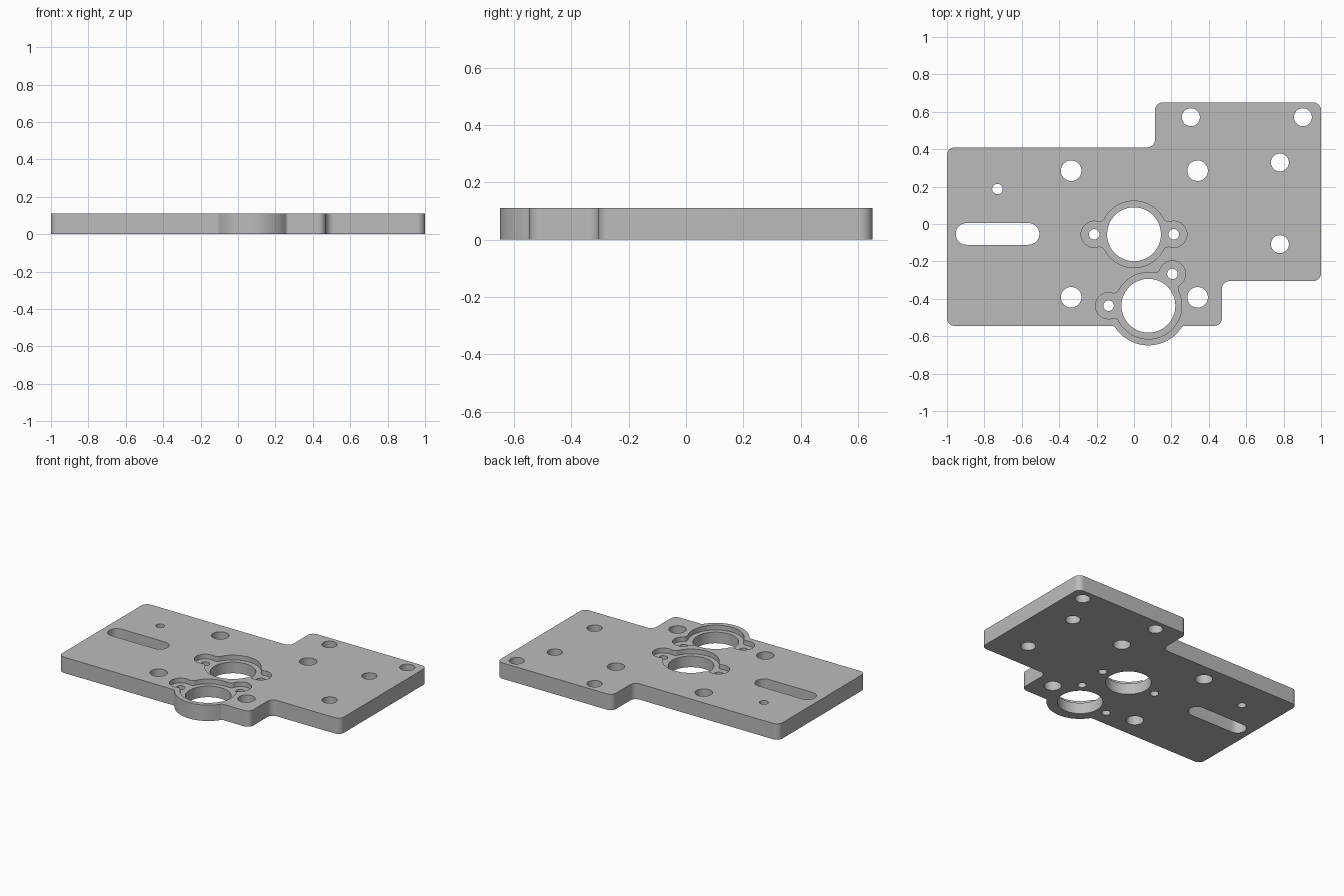
import bpy, bmesh
from math import pi, sin, cos, acos, atan2, sqrt
from mathutils import Vector

cube = bpy.data.objects.get("Cube")
if cube:
    bpy.data.objects.remove(cube, do_unlink=True)

THICK, FLOOR = 0.11, 0.077
BORE, RECESS, RIM = 0.144, 0.178, 0.212
EAR_DIST, EAR_R, PIN_R = 0.213, 0.07, 0.028
LOWER, UPPER = Vector((0.077, -0.437)), Vector((0, -0.055))
FRONT = -0.545


def polar(c, r, a):
    return Vector((c[0] + r * cos(a), c[1] + r * sin(a)))


def arc(c, r, a0, a1):
    n = max(4, int(abs(a1 - a0) / (2 * pi) * 64))
    return [polar(c, r, a0 + (a1 - a0) * i / n) for i in range(n + 1)]


def circle(c, r):
    return arc(c, r, 0, 2 * pi)


def rounded(prev, p, nxt, r):
    """Arc replacing the corner p between two neighbours."""
    p = Vector(p)
    u, v = (Vector(prev) - p).normalized(), (Vector(nxt) - p).normalized()
    a0, a1 = atan2(-v.y, -v.x), atan2(-u.y, -u.x)
    turn = (a1 - a0 + pi) % (2 * pi) - pi
    return arc(p + (u + v) * r, r, a0, a0 + turn)


def eared(c, ears, f=0.03):
    """Circle with round ears, blended by fillets of radius f."""
    m, e, d = RECESS + f, EAR_R + f, EAR_DIST
    A = acos((m * m + d * d - e * e) / (2 * m * d))
    B = acos((d * d + e * e - m * m) / (2 * d * e))
    pts = []
    for i, a in enumerate(ears):
        after = ears[i + 1] if i + 1 < len(ears) else ears[0] + 2 * pi
        pts += arc(polar(c, m, a - A), f, a - A + pi, a + B)
        pts += arc(polar(c, d, a), EAR_R, a - pi + B, a + pi - B)
        pts += arc(polar(c, m, a + A), f, a - B, a + A - pi)
        pts += arc(c, RECESS, a + A, after - A)
    return pts


def prism(name, loops, z0, z1):
    bm = bmesh.new()
    for loop in loops:
        clean = [p for i, p in enumerate(loop) if (p - loop[i - 1]).length > 1e-4]
        face = bm.faces.new([bm.verts.new((p.x, p.y, z0)) for p in clean])
        top = bmesh.ops.extrude_face_region(bm, geom=[face])["geom"]
        bmesh.ops.translate(bm, vec=(0, 0, z1 - z0),
                            verts=[g for g in top if isinstance(g, bmesh.types.BMVert)])
    bmesh.ops.recalc_face_normals(bm, faces=bm.faces)
    mesh = bpy.data.meshes.new(name)
    bm.to_mesh(mesh)
    bm.free()
    obj = bpy.data.objects.new(name, mesh)
    bpy.context.collection.objects.link(obj)
    return obj


# Stepped plate outline with rounded corners
corners = [(0.47, FRONT), (0.47, -0.305), (1, -0.305), (1, 0.65),
           (0.112, 0.65), (0.112, 0.41), (-1, 0.41), (-1, FRONT)]
outline = []
for i, p in enumerate(corners):
    outline += rounded(corners[i - 1], p, corners[(i + 1) % len(corners)], 0.042)

# Round boss bulging out of the front edge
f = 0.02
drop = LOWER.y - (FRONT - f)
dx = sqrt((RIM + f) ** 2 - drop ** 2)
t = atan2(drop, dx)
outline += arc((LOWER.x - dx, FRONT - f), f, pi / 2, t)
outline += arc(LOWER, RIM, pi + t, 2 * pi - t)
outline += arc((LOWER.x + dx, FRONT - f), f, pi - t, pi / 2)
plate = prism("mounting_plate", [outline], 0, THICK)

# Shallow eared recesses around both bores
seats = [(UPPER, (0, pi)), (LOWER, (0.925, pi))]
recesses = prism("recess_cutter", [eared(c, ears) for c, ears in seats], FLOOR, THICK + 0.1)

# Through holes: bores, ear pins, bolts and the slot
holes = []
for c, ears in seats:
    holes.append(circle(c, BORE))
    holes += [circle(polar(c, EAR_DIST, a), PIN_R) for a in ears]
holes += [circle((x, y), 0.055) for x in (-0.336, 0.34) for y in (-0.392, 0.285)]
holes += [circle(p, 0.048) for p in
          ((0.304, 0.571), (0.903, 0.571), (0.78, 0.329), (0.78, -0.108))]
holes.append(circle((-0.73, 0.187), PIN_R))
slot_r = 0.058
holes.append(arc((-0.564, -0.053), slot_r, -pi / 2, pi / 2)
             + arc((-0.895, -0.053), slot_r, pi / 2, 3 * pi / 2))
drills = prism("hole_cutter", holes, -0.1, THICK + 0.1)

# Cut the plate and bake the result
for cutter in (recesses, drills):
    cutter.hide_render = True
    mod = plate.modifiers.new(cutter.name, "BOOLEAN")
    mod.operation, mod.solver, mod.object = "DIFFERENCE", "EXACT", cutter
bpy.context.view_layer.update()
graph = bpy.context.evaluated_depsgraph_get()
baked = bpy.data.meshes.new_from_object(plate.evaluated_get(graph))
plate.modifiers.clear()
plate.data = baked
for cutter in (recesses, drills):
    bpy.data.objects.remove(cutter, do_unlink=True)

# Plain grey metal
grey = bpy.data.materials.new("grey_metal")
grey.use_nodes = True
grey.diffuse_color = (0.5, 0.5, 0.5, 1)
grey.node_tree.nodes["Principled BSDF"].inputs["Base Color"].default_value = (0.5, 0.5, 0.5, 1)
plate.data.materials.clear()
plate.data.materials.append(grey)

bpy.ops.object.select_all(action="DESELECT")
plate.select_set(True)
bpy.context.view_layer.objects.active = plate
bpy.ops.object.shade_smooth_by_angle(angle=pi / 6)
